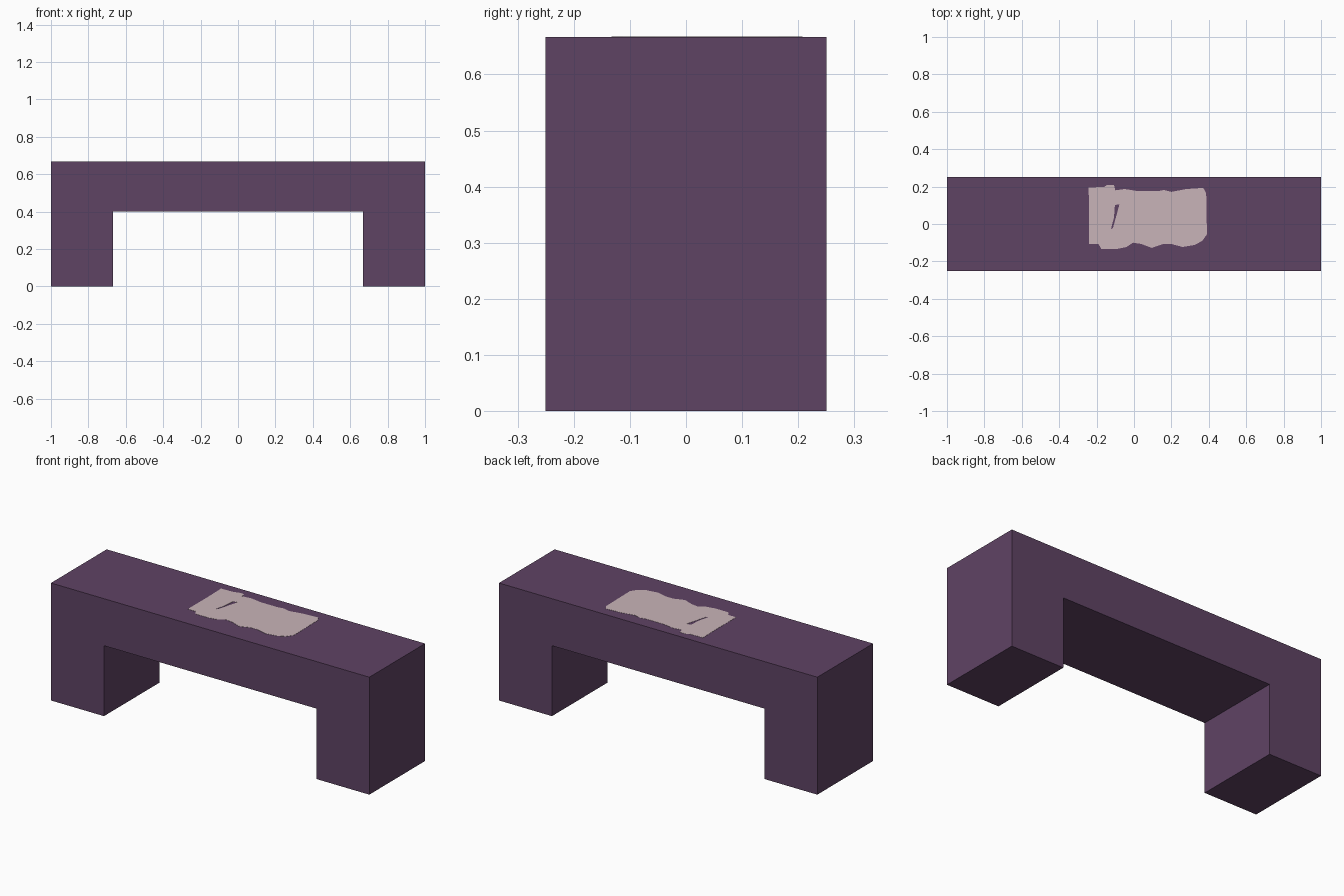
import bpy, bmesh

if "Cube" in bpy.data.objects:
    bpy.data.objects.remove(bpy.data.objects["Cube"])


def material(name, srgb):
    m = bpy.data.materials.new(name)
    lin = [((c / 255 + 0.055) / 1.055) ** 2.4 for c in srgb]
    m.diffuse_color = (*lin, 1)
    m.use_nodes = True
    m.node_tree.nodes["Principled BSDF"].inputs["Base Color"].default_value = m.diffuse_color
    return m


def extruded(name, loops, offset, mat):
    """Fill closed loops (later loops are holes) and extrude by offset."""
    bm = bmesh.new()
    edges = []
    for loop in loops:
        vs = [bm.verts.new(p) for p in loop]
        edges += [bm.edges.new((vs[i - 1], vs[i])) for i in range(len(vs))]
    if len(loops) == 1:
        bm.faces.new(vs)
    else:
        bmesh.ops.triangle_fill(bm, use_beauty=True, edges=edges)
    geom = bmesh.ops.extrude_face_region(bm, geom=bm.faces[:], use_keep_orig=True)["geom"]
    moved = [g for g in geom if isinstance(g, bmesh.types.BMVert)]
    bmesh.ops.translate(bm, verts=moved, vec=offset)
    bmesh.ops.recalc_face_normals(bm, faces=bm.faces[:])
    me = bpy.data.meshes.new(name)
    bm.to_mesh(me)
    bm.free()
    me.materials.append(mat)
    ob = bpy.data.objects.new(name, me)
    bpy.context.collection.objects.link(ob)
    return ob


purple = material("dark purple", (95, 67, 100))
pink = material("pale pink", (201, 180, 184))

TOP, UNDER, LEG = 0.667, 0.40, 0.667

# Bench body: arch profile extruded front to back
half = [(LEG, UNDER), (LEG, 0), (1, 0), (1, TOP)]
profile = half + [(-x, z) for x, z in reversed(half)]
extruded("bench_body", [[(x, -0.25, z) for x, z in profile]], (0, 0.5, 0), purple)

# Thin irregular patch on the seat, with a small slit in it
outline = [(-.243, .195), (-.16, .198), (-.145, .208), (-.107, .208), (-.1, .18),
           (-.05, .187), (.02, .176), (.13, .176), (.16, .182), (.2, .172),
           (.28, .187), (.37, .193), (.386, .165), (.39, -.055), (.365, -.09),
           (.325, -.112), (.26, -.123), (.2, -.107), (.155, -.107), (.095, -.128),
           (.04, -.107), (-.005, -.1), (-.04, -.123), (-.09, -.133), (-.175, -.133),
           (-.19, -.107), (-.24, -.107), (-.24, .08)]
slit = [(-.102, .102), (-.078, .105), (-.09, .06), (-.112, -.02), (-.123, -.027), (-.107, .035)]
extruded("seat_patch", [[(x, y, TOP + 0.001) for x, y in loop] for loop in (outline, slit)],
         (0, 0, -0.002), pink)
